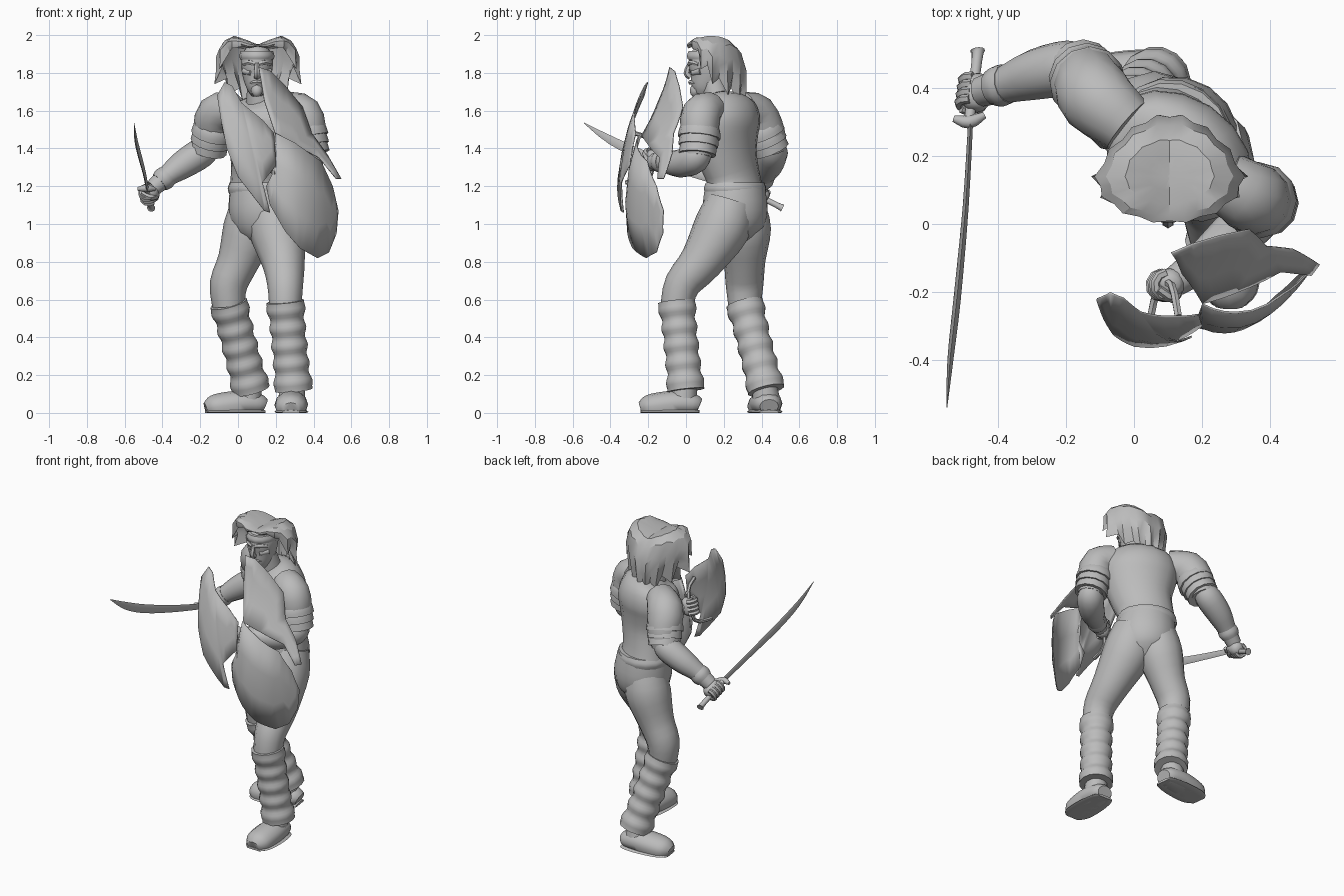
import bpy, bmesh, math
from mathutils import Vector

cube = bpy.data.objects.get("Cube")
if cube:
    bpy.data.objects.remove(cube, do_unlink=True)

GREY = (0.5, 0.5, 0.5, 1)
clay = bpy.data.materials.new("plain_grey")
clay.use_nodes = True
clay.diffuse_color = GREY
clay.node_tree.nodes["Principled BSDF"].inputs["Base Color"].default_value = GREY

X, Y, Z = Vector((1, 0, 0)), Vector((0, 1, 0)), Vector((0, 0, 1))
DEPTH = Vector((.54, .84, 0))          # front-to-back axis of the twisted torso


def finish(name, bm, sharp=0.8):
    """Turn a bmesh into an object, smooth except at sharp edges."""
    bmesh.ops.recalc_face_normals(bm, faces=bm.faces[:])
    for edge in bm.edges:
        edge.smooth = edge.calc_face_angle(0) < sharp
    for face in bm.faces:
        face.smooth = True
    mesh = bpy.data.meshes.new(name)
    bm.to_mesh(mesh)
    bm.free()
    mesh.materials.append(clay)
    obj = bpy.data.objects.new(name, mesh)
    bpy.context.collection.objects.link(obj)
    return obj


def resample(points, steps):
    """Catmull-Rom interpolation of (x, y, z, radius) points."""
    pts = [Vector(p) for p in points]
    out = []
    for i in range(len(pts) - 1):
        p, q = pts[i], pts[i + 1]
        before, after = pts[max(i - 1, 0)], pts[min(i + 2, len(pts) - 1)]
        for s in range(steps):
            t = s / steps
            out.append(p + ((q - before) * t
                            + (2 * before - 5 * p + 4 * q - after) * t * t
                            + (3 * p - before - 3 * q + after) * t ** 3) / 2)
    return out + [pts[-1]]


def tube(name, points, ref=Y, flat=1.0, sides=12, steps=3):
    """Loft elliptical rings along a path; flat scales the axis nearest ref."""
    path = resample(points, steps)
    bm = bmesh.new()
    rings = []
    for i, p in enumerate(path):
        along = (path[min(i + 1, len(path) - 1)] - path[max(i - 1, 0)]).to_3d().normalized()
        a = ref.cross(along).normalized()
        b = along.cross(a)
        ring = []
        for k in range(sides):
            ang = math.tau * k / sides
            co = p.to_3d() + p.w * (a * math.cos(ang) + b * flat * math.sin(ang))
            co.z = max(co.z, 0)
            ring.append(bm.verts.new(co))
        rings.append(ring)
    for lower, upper in zip(rings, rings[1:]):
        for k in range(sides):
            n = (k + 1) % sides
            bm.faces.new((lower[k], lower[n], upper[n], upper[k]))
    bm.faces.new(rings[0])
    bm.faces.new(rings[-1])
    return finish(name, bm)


def at(a, b, t, radius):
    return (*Vector(a).lerp(Vector(b), t), radius)


# Torso, belt and pelvis
tube("vest", [(.12, .26, 1.18, .18), (.12, .25, 1.25, .17), (.13, .22, 1.36, .19),
              (.13, .2, 1.48, .225), (.13, .2, 1.57, .23), (.13, .19, 1.64, .185),
              (.12, .18, 1.68, .08)], DEPTH, .75, 16)
tube("belt", [(.12, .26, 1.16, .175), (.12, .26, 1.19, .182), (.12, .26, 1.22, .17)], DEPTH, .88, 16)
tube("pelvis", [(.13, .27, .88, .05), (.13, .26, .96, .15), (.13, .26, 1.07, .185),
                (.12, .26, 1.2, .17)], DEPTH, .92, 16)
tube("neck", [(.12, .18, 1.6, .08), (.11, .14, 1.76, .06)])

# Legs: thigh, gathered legging and boot
tube("left_thigh", [(.19, .24, 1.12, .13), (.205, .19, .98, .15), (.24, .08, .8, .115),
                    (.25, -.02, .68, .095), (.25, -.05, .56, .085)])
tube("right_thigh", [(.08, .3, 1.1, .12), (.06, .31, .97, .14), (0, .31, .8, .11),
                     (-.05, .31, .68, .1), (-.05, .31, .56, .085)])


def legging(side, top, bottom):
    """Five soft rolls with a flared top and cuff."""
    rolls, count = 5, 30
    pts = []
    for i in range(count + 1):
        t = i / count
        wave = math.sin(math.pi * rolls * t) ** 2
        pts.append(at(top, bottom, t, .086 + .012 * wave + .014 * (2 * t - 1) ** 4))
    tube(side + "_legging", pts, steps=1, sides=14)


def boot(side, heel, toe, ankle):
    shape = [(0, .035, .05), (.1, .045, .07), (.35, .05, .085), (.65, .04, .088),
             (.88, .03, .078), (1, .02, .045)]
    pts = [(*(Vector(heel).lerp(Vector(toe), t).to_2d()), h, r) for t, h, r in shape]
    tube(side + "_boot", pts, Z, .8)
    foot = Vector(heel).lerp(Vector(toe), .28)
    tube(side + "_ankle", [(foot.x, foot.y, .04, .075), (*ankle, .06)])
    tube(side + "_sole", [(x, y, .005, r + .003) for x, y, h, r in pts], Z, .2)


legging("left", (.25, -.05, .59), (.295, .0, .12))
legging("right", (-.05, .31, .58), (.07, .425, .12))
boot("left", (.285, .07, 0), (.28, -.24, 0), (.29, .0, .2))
boot("right", (.14, .44, 0), (-.17, .4, 0), (.06, .41, .2))

# Arms with shingled sleeves and wrist cuffs
ARMS = {
    "right": ([(-.02, .29, 1.61, .09), (-.11, .37, 1.58, .11), (-.14, .43, 1.47, .098),
               (-.16, .455, 1.38, .075)],
              [(-.14, .46, 1.42, .06), (-.19, .46, 1.38, .08), (-.29, .44, 1.315, .075),
               (-.38, .41, 1.25, .055), (-.45, .39, 1.19, .045)]),
    "left": ([(.26, .13, 1.61, .09), (.34, .08, 1.58, .105), (.37, .07, 1.47, .098),
              (.39, .06, 1.36, .075)],
             [(.4, .08, 1.39, .06), (.38, .05, 1.35, .08), (.3, -.03, 1.32, .075),
              (.19, -.12, 1.33, .055), (.12, -.17, 1.33, .045)]),
}
for side, (upper, fore) in ARMS.items():
    tube(side + "_upper_arm", upper)
    tube(side + "_forearm", fore)
    a, b = upper[1][:3], upper[3][:3]
    for i in range(3):
        start = .26 + .2 * i
        tube(f"{side}_sleeve_layer_{i + 1}",
             [at(a, b, start, .095), at(a, b, start + .12, .109 - .006 * i),
              at(a, b, start + .3, .113 - .007 * i)], steps=2)
    a, b = fore[3][:3], fore[4][:3]
    tube(side + "_cuff", [at(a, b, -.1, .058), at(a, b, .2, .062), at(a, b, .5, .054)])


def fist(side, centre, axis, outward):
    """A palm with four fingers curled around a grip axis."""
    c, axis = Vector(centre), Vector(axis).normalized()
    out = Vector(outward)
    out = (out - axis * out.dot(axis)).normalized()
    across = axis.cross(out)
    tube(side + "_palm", [(*(c - axis * .055 - out * .015), .02), (*(c - axis * .03 - out * .015), .042),
                          (*(c + axis * .03 - out * .015), .042), (*(c + axis * .055 - out * .015), .02)], Z)
    for i in range(4):
        mid = c + axis * (i - 1.5) * .025
        arc = []
        for step in range(7):
            ang = math.pi * (step / 5 - .6)
            arc.append((*(mid + .036 * (out * math.cos(ang) + across * math.sin(ang))), .014))
        tube(f"{side}_finger_{i + 1}", arc, axis, sides=6, steps=1)
    tube(side + "_thumb", [(*(c + across * .03 - out * .03), .018), (*(c + across * .04 + axis * .04), .016),
                           (*(c + out * .03 + axis * .05), .012)], axis, sides=6)


fist("right", (-.475, .385, 1.155), (-.03, -.2, .1), (-1, 0, -.5))
fist("left", (.09, -.18, 1.34), (.2, 0, 1), (-1, -.4, 0))

# Curved sword
tube("sword_grip", [(-.46, .51, 1.085, .022), (-.462, .48, 1.1, .016), (-.485, .3, 1.19, .016)])
tube("sword_guard", [(-.53, .31, 1.185, .01), (-.485, .3, 1.19, .02), (-.44, .32, 1.185, .01)], Z)
tube("sword_blade", [(-.48, .31, 1.185, .018), (-.495, .05, 1.265, .022), (-.52, -.22, 1.36, .027),
                     (-.54, -.4, 1.445, .022), (-.55, -.54, 1.535, .002)], X, .4, sides=4)

# Split shield: outline, dome centre, and (slope, bend) across x and z
PETALS = {
    "right": ([(-.11, 1.68), (-.07, 1.75), (-.03, 1.73), (.02, 1.64), (.13, 1.55), (.19, 1.48),
               (.2, 1.31), (.13, 1.22), (.17, 1.06), (.14, 1.07), (0, 1.25), (-.06, 1.4), (-.09, 1.55)],
              (.08, -.345, 1.3), (.2, 1.5), (.15, .35)),
    "upper": ([(.11, 1.83), (.17, 1.81), (.25, 1.73), (.34, 1.62), (.39, 1.48), (.47, 1.37),
               (.545, 1.24), (.52, 1.24), (.43, 1.35), (.3, 1.42), (.2, 1.47), (.14, 1.65)],
              (.2, -.25, 1.45), (.65, 1), (.85, -.75)),
    "lower": ([(.2, 1.48), (.3, 1.43), (.44, 1.33), (.5, 1.2), (.53, 1.07), (.52, .95), (.48, .85),
               (.42, .82), (.33, .87), (.25, .96), (.17, 1.1), (.15, 1.2), (.2, 1.3)],
              (.3, -.315, 1.1), (.21, 2.8), (0, .5)),
}
for name, (outline, centre, across, upward) in PETALS.items():
    bm = bmesh.new()
    bm.faces.new([bm.verts.new((x, 0, z)) for x, z in outline])
    bmesh.ops.triangulate(bm, faces=bm.faces[:])
    bmesh.ops.subdivide_edges(bm, edges=bm.edges[:], cuts=2, use_grid_fill=True)
    for v in bm.verts:
        dx, dz = v.co.x - centre[0], v.co.z - centre[2]
        v.co.y = (centre[1] + across[0] * dx + across[1] * dx * dx
                  + upward[0] * dz + upward[1] * dz * dz)
    petal = finish("shield_petal_" + name, bm)
    rim = petal.modifiers.new("thickness", 'SOLIDIFY')
    rim.thickness, rim.offset = .006, 0
tube("shield_handle", [(.04, -.32, 1.22, .012), (.07, -.19, 1.25, .012), (.11, -.18, 1.43, .012),
                       (.13, -.27, 1.48, .012)], X, sides=6)

# Head and face
tube("head", [(.1, .075, 1.685, .03), (.1, .09, 1.72, .055), (.1, .115, 1.79, .077),
              (.1, .12, 1.87, .085), (.1, .13, 1.93, .06), (.1, .13, 1.945, .02)], Y, 1.25, 14)
tube("headband", [(.1, .12, 1.87, .088), (.1, .12, 1.89, .093), (.1, .12, 1.915, .086)], Y, 1.27, 14)
tube("nose", [(.1, .02, 1.85, .011), (.1, .005, 1.8, .018), (.1, .025, 1.78, .018)], X, sides=6)
tube("mouth", [(.065, .05, 1.745, .008), (.1, .025, 1.75, .014), (.135, .05, 1.745, .008)], Z, sides=6)
tube("chin", [(.1, .06, 1.73, .03), (.1, .05, 1.7, .03), (.1, .055, 1.68, .018)])
for side, s in (("left", 1), ("right", -1)):
    tube(side + "_brow", [(.1 + .01 * s, .018, 1.845, .012), (.1 + .04 * s, .027, 1.855, .014),
                          (.1 + .07 * s, .065, 1.845, .01)], Z, sides=6)
    tube(side + "_cheek", [(.1 + .03 * s, .035, 1.8, .015), (.1 + .065 * s, .08, 1.81, .02)], Z, sides=8)

# Parted hair: ragged edge, short over the brow, tapering to the nape
PROFILE = [(.03, 1), (.3, 1), (.6, .97), (.85, .82), (1, .55), (1, .28), (.9, 0)]
columns = 28
bm = bmesh.new()
rows = []
for j in range(columns):
    ang = math.tau * j / columns
    s, c = math.sin(ang), math.cos(ang)
    back = max(c, 0)
    tip = j % 2
    low = 1.8 - .13 * back if c > 0 else 1.8 + .14 * min(1, -1.3 * c)
    low -= (.06 if c > -.5 else .01) * tip
    column = []
    for r, h in PROFILE:
        r += .14 * tip * (h == 0) * abs(s)
        r *= 1 + .06 * (tip - .5) * r
        top = 1.95 + .052 * min(1, 1.7 * abs(s * r))
        taper = 1 - .55 * back * (1 - h)
        column.append(bm.verts.new((.105 + .215 * s * r * taper,
                                    .14 + (.18 if c > 0 else .135) * c * r,
                                    low + (top - low) * h)))
    rows.append(column)
for j in range(columns):
    left, right = rows[j], rows[(j + 1) % columns]
    for i in range(len(PROFILE) - 1):
        bm.faces.new((left[i], right[i], right[i + 1], left[i + 1]))
bm.faces.new([column[0] for column in rows])
finish("hair", bm, .5)
